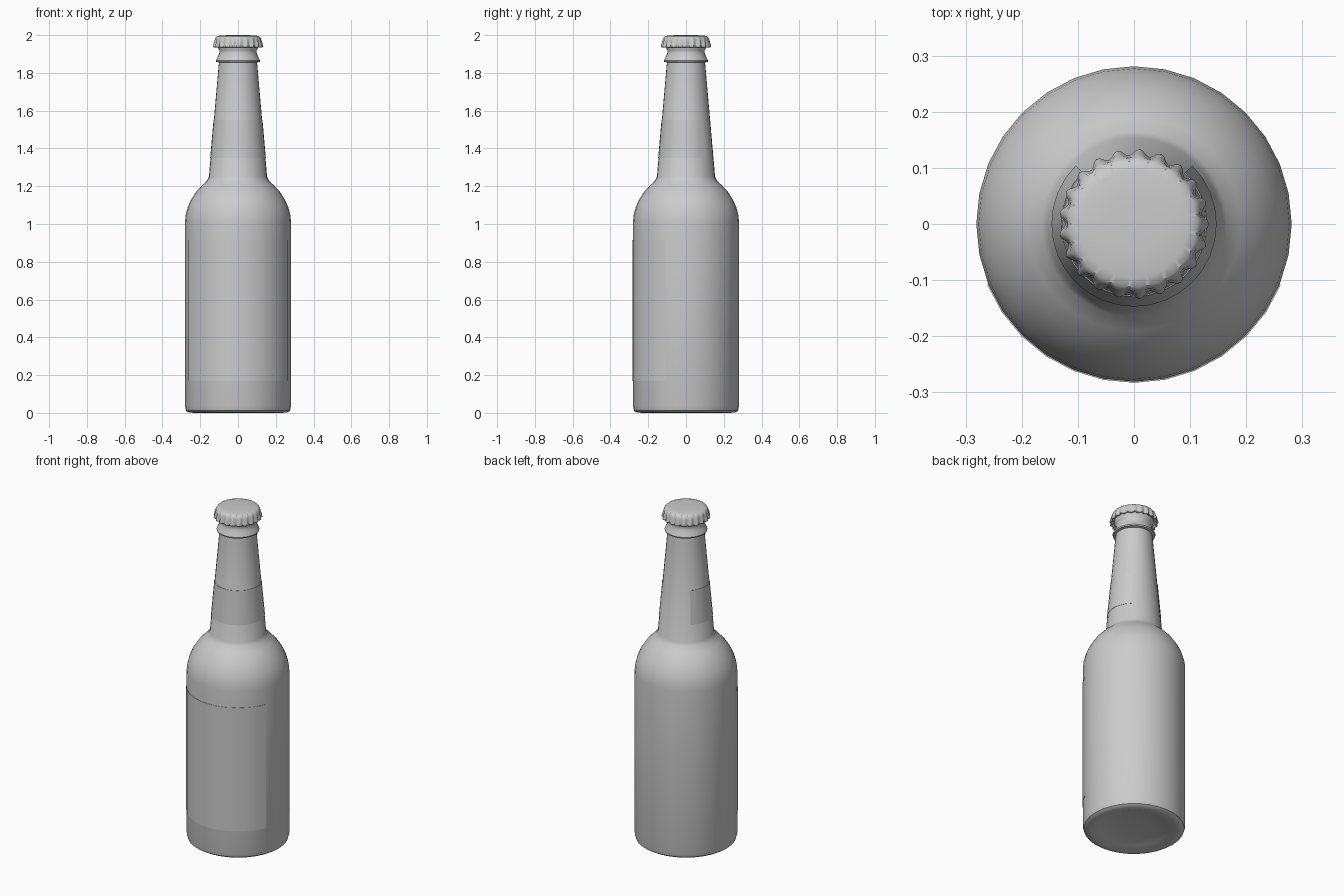
import bpy, bmesh, math

if "Cube" in bpy.data.objects:
    bpy.data.objects.remove(bpy.data.objects["Cube"])

SIDES = 32


def make_object(name, bm, angle=40):
    bmesh.ops.recalc_face_normals(bm, faces=bm.faces)
    mesh = bpy.data.meshes.new(name)
    bm.to_mesh(mesh)
    bm.free()
    ob = bpy.data.objects.new(name, mesh)
    bpy.context.collection.objects.link(ob)
    bpy.ops.object.select_all(action='DESELECT')
    ob.select_set(True)
    bpy.context.view_layer.objects.active = ob
    bpy.ops.object.shade_smooth_by_angle(angle=math.radians(angle))
    return ob


def lathe(profile, start, steps, total, ripple=0):
    """Spin (radius, z, ripple depth) points; closes the loop on a full turn."""
    bm = bmesh.new()
    full = steps == total
    cols = []
    for i in range(steps if full else steps + 1):
        a = math.radians(start) + 2 * math.pi * i / total
        col = []
        for r, z, d in profile:
            rr = r + d * math.cos(ripple * a)
            col.append(bm.verts.new((rr * math.cos(a), rr * math.sin(a), z)))
        cols.append(col)
    for i in range(steps):
        a, b = cols[i], cols[(i + 1) % len(cols)]
        for j in range(len(profile) - 1):
            bm.faces.new((a[j], b[j], b[j + 1], a[j + 1]))
    if full:
        for j in (0, -1):
            bm.faces.new([c[j] for c in cols])
    return bm


# Bottle body: shallow punt, straight wall, round shoulder, tapered neck, lip ring
body = [(0.10, 0.025), (0.19, 0.015), (0.235, 0.0), (0.262, 0.003),
        (0.275, 0.012), (0.281, 0.035), (0.281, 1.01), (0.277, 1.05),
        (0.266, 1.09), (0.248, 1.13), (0.222, 1.17), (0.19, 1.205),
        (0.165, 1.228), (0.154, 1.25), (0.101, 1.855), (0.115, 1.858),
        (0.117, 1.865), (0.105, 1.89), (0.099, 1.905), (0.099, 1.92),
        (0.108, 1.935), (0.108, 1.96), (0.10, 1.975)]
make_object("bottle", lathe([(r, z, 0) for r, z in body], 0, SIDES, SIDES))

# Labels: thin wraps following the bottle, facing the front
label = [(0.281, 0.17, 0), (0.283, 0.17, 0), (0.283, 0.915, 0), (0.281, 0.915, 0)]
make_object("body_label", lathe(label, -157.5, 12, SIDES))


def neck_r(z):
    return 0.154 - 0.053 * (z - 1.25) / 0.605


neck = [(neck_r(z) + o, z, 0) for z, o in
        ((1.35, 0), (1.35, 0.002), (1.55, 0.002), (1.55, 0))]
make_object("neck_label", lathe(neck, -225, 24, SIDES))

# Crown cap: crimped skirt with 21 flutes under a slightly domed top
TEETH = 21
cap = [(0.108, 1.965, 0), (0.112, 1.945, 0.003), (0.124, 1.935, 0.006),
       (0.128, 1.938, 0.006), (0.125, 1.955, 0.005), (0.122, 1.972, 0.003),
       (0.119, 1.985, 0.001), (0.112, 1.994, 0), (0.095, 1.998, 0),
       (0.05, 2.0, 0)]
make_object("crown_cap", lathe(cap, 0, TEETH * 6, TEETH * 6, TEETH))
